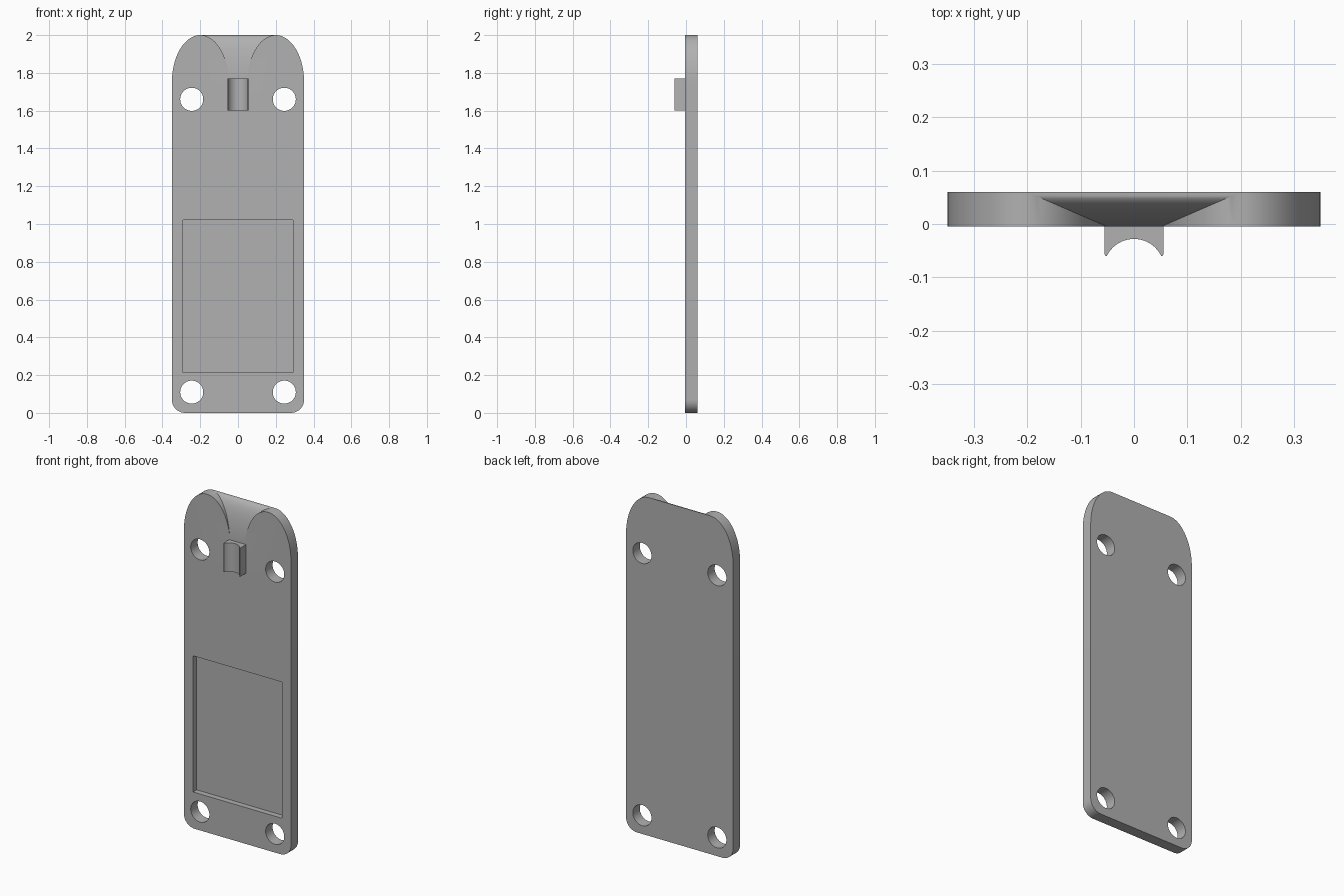
import bpy, bmesh
from math import sin, cos, pi, radians

cube = bpy.data.objects.get("Cube")
if cube:
    bpy.data.objects.remove(cube, do_unlink=True)

FRONT, BACK = -0.005, 0.06
HALF_W, TOP = 0.35, 2.0
LOBE_X, LOBE_Z, LOBE_W, LOBE_H = 0.2, 1.75, 0.15, 0.25

grey = bpy.data.materials.new("plain grey")
grey.use_nodes = True
grey.diffuse_color = (0.44, 0.44, 0.44, 1)
grey.node_tree.nodes["Principled BSDF"].inputs["Base Color"].default_value = grey.diffuse_color


def loft(name, rings):
    """Solid skinned over rings with equal point counts, capped at both ends."""
    bm = bmesh.new()
    loops = [[bm.verts.new(p) for p in ring] for ring in rings]
    n = len(loops[0])
    for a, b in zip(loops, loops[1:]):
        for i in range(n):
            bm.faces.new((a[i], a[(i + 1) % n], b[(i + 1) % n], b[i]))
    bm.faces.new(loops[0])
    bm.faces.new(loops[-1])
    bmesh.ops.recalc_face_normals(bm, faces=bm.faces)
    mesh = bpy.data.meshes.new(name)
    bm.to_mesh(mesh)
    bm.free()
    mesh.materials.append(grey)
    obj = bpy.data.objects.new(name, mesh)
    bpy.context.collection.objects.link(obj)
    return obj


def arc(cx, cy, rx, ry, start, end, steps):
    angles = [radians(start + (end - start) * i / steps) for i in range(steps + 1)]
    return [(cx + rx * cos(a), cy + ry * sin(a)) for a in angles]


def prism_y(name, points, y0, y1):
    return loft(name, [[(x, y, z) for x, z in points] for y in (y0, y1)])


def activate(obj):
    bpy.ops.object.select_all(action="DESELECT")
    obj.select_set(True)
    bpy.context.view_layer.objects.active = obj


def cut(target, cutter):
    mod = target.modifiers.new("cut", "BOOLEAN")
    mod.operation, mod.solver, mod.object = "DIFFERENCE", "EXACT", cutter
    activate(target)
    bpy.ops.object.modifier_apply(modifier=mod.name)
    bpy.data.objects.remove(cutter, do_unlink=True)


# Plate: rounded bottom corners, elliptical shoulders
R = 0.07
half = arc(HALF_W - R, R, R, R, -90, 0, 10) + arc(LOBE_X, LOBE_Z, LOBE_W, LOBE_H, 0, 90, 24)
plate = prism_y("back_plate", half + [(-x, z) for x, z in reversed(half)], FRONT, BACK)

# Screw holes
for x in (-0.245, 0.245):
    for z in (0.11, 1.66):
        cut(plate, prism_y("hole_cutter", arc(x, z, 0.061, 0.061, 0, 352.5, 47), -0.1, 0.1))

# Shallow rectangular recess in the front
cut(plate, prism_y("recess_cutter",
                   [(-0.29, 0.215), (0.29, 0.215), (0.29, 1.02), (-0.29, 1.02)], -0.1, FRONT + 0.033))

# Flared cable channel: widens and curves back as it rises
rings = []
STEPS = 28
for i in range(STEPS + 1):
    t = pi / 2 * i / STEPS
    w = LOBE_X - LOBE_W * cos(t) - 0.0005
    y = FRONT - 0.0005 + (BACK - FRONT) * (1 - cos(t))
    z = LOBE_Z + LOBE_H * sin(t)
    rings.append([(-w, -0.1, z), (w, -0.1, z), (w, y, z), (-w, y, z)])
rings.append([(x, y, TOP + 0.1) for x, y, z in rings[-1]])
cut(plate, loft("channel_cutter", rings))

# Cable cradle: small block with a concave front
tips = [(0.055, 0.01), (0.055, -0.057), (0.0535, -0.06), (0.051, -0.06)]
groove = arc(0, -0.0847, 0.0567, 0.0567, 28, 152, 20)
profile = tips + groove + [(-x, y) for x, y in reversed(tips)]
cradle = loft("cable_cradle", [[(x, y, z) for x, y in profile] for z in (1.60, 1.77)])

for obj in (plate, cradle):
    activate(obj)
    bpy.ops.object.shade_smooth_by_angle(angle=radians(30))
